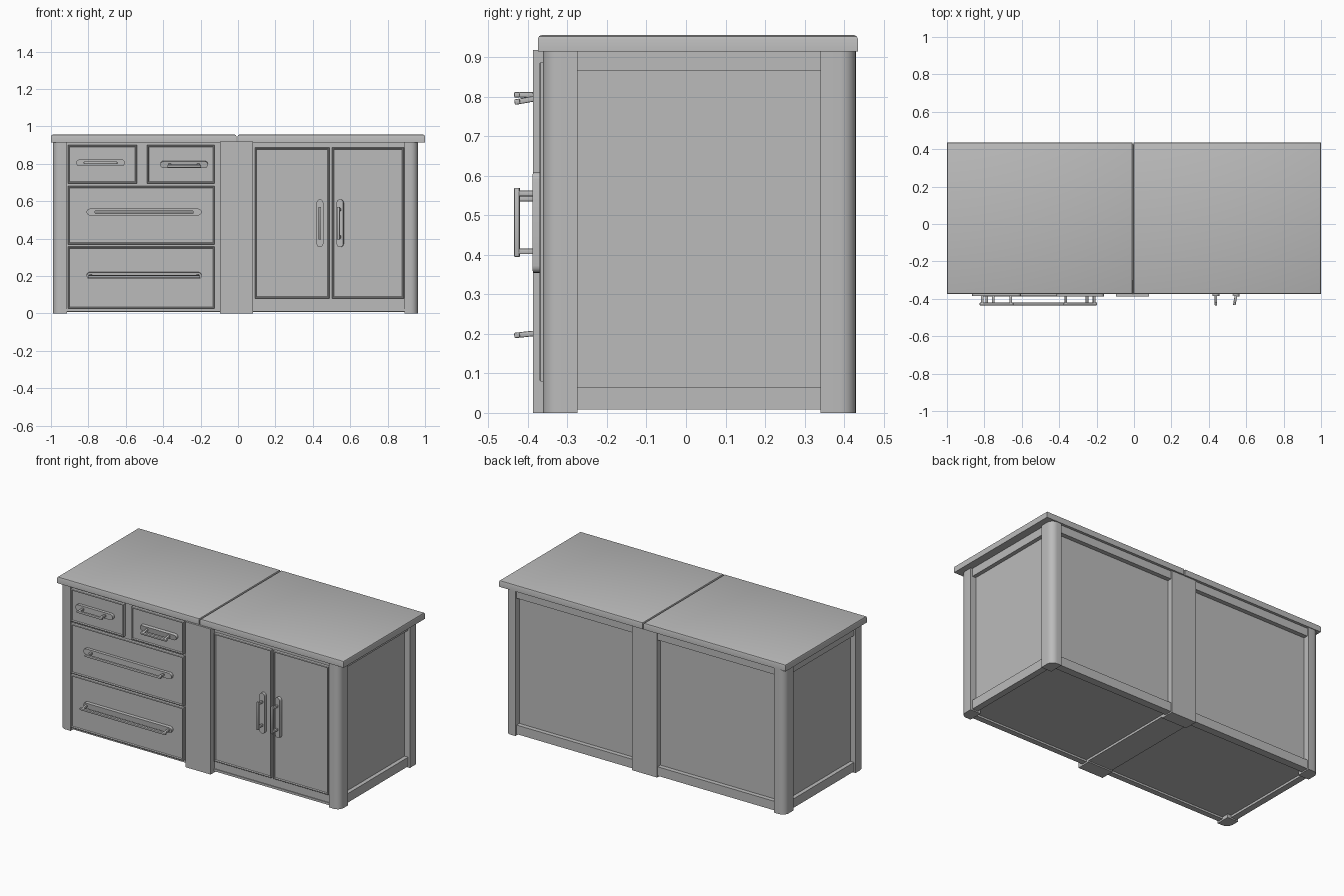
import bpy, bmesh, math
from mathutils import Matrix, Vector

if "Cube" in bpy.data.objects:
    bpy.data.objects.remove(bpy.data.objects["Cube"], do_unlink=True)

grey = bpy.data.materials.new("plain grey")
grey.use_nodes = True
GREY = (0.5, 0.5, 0.5, 1)
grey.diffuse_color = GREY
grey.node_tree.nodes["Principled BSDF"].inputs["Base Color"].default_value = GREY


def finish(name, bm, smooth=False):
    bmesh.ops.recalc_face_normals(bm, faces=bm.faces)
    mesh = bpy.data.meshes.new(name)
    bm.to_mesh(mesh)
    bm.free()
    mesh.materials.append(grey)
    obj = bpy.data.objects.new(name, mesh)
    bpy.context.collection.objects.link(obj)
    if smooth:
        bpy.ops.object.select_all(action="DESELECT")
        obj.select_set(True)
        bpy.context.view_layer.objects.active = obj
        bpy.ops.object.shade_smooth_by_angle(angle=math.radians(35))
    return obj


def add_box(bm, x, y, z):
    """Box from three (low, high) ranges."""
    size = [r[1] - r[0] for r in (x, y, z)]
    mid = Vector([(r[0] + r[1]) / 2 for r in (x, y, z)])
    m = Matrix.Translation(mid) @ Matrix.Diagonal((*size, 1))
    return bmesh.ops.create_cube(bm, size=1, matrix=m)["verts"]


def box(name, x, y, z):
    bm = bmesh.new()
    add_box(bm, x, y, z)
    return finish(name, bm)


def bevel_edges(bm, test, width, segments):
    edges = [e for e in bm.edges if test(e.verts[0].co, e.verts[1].co)]
    bmesh.ops.bevel(bm, geom=edges, offset=width, segments=segments,
                    affect="EDGES", profile=0.5)


# Worktop halves with softened edges
def worktop(name, x):
    bm = bmesh.new()
    add_box(bm, x, (-0.375, 0.435), (0.915, 0.956))
    bevel_edges(bm, lambda a, b: min(a.z, b.z) > 0.95, 0.01, 2)
    finish(name, bm, True)


worktop("worktop_right", (-1, -0.008))
worktop("worktop_left", (-0.002, 1))


# Corner posts, rounded on the outer vertical edge
def post(name, x, y):
    bm = bmesh.new()
    add_box(bm, x, y, (0, 0.916))
    ox, oy = max(x, key=abs), max(y, key=abs)
    bevel_edges(bm, lambda a, b: all(abs(v.x - ox) + abs(v.y - oy) < 1e-4
                                     for v in (a, b)), 0.04, 6)
    finish(name, bm, True)


RIGHT, LEFT = (-0.99, -0.915), (0.89, 0.962)
FRONT, BACK = (-0.362, -0.275), (0.34, 0.43)
for side, x in (("right", RIGHT), ("left", LEFT)):
    post("front_post_" + side, x, FRONT)
    post("back_post_" + side, x, BACK)

# Cabinet carcasses
box("drawer_cabinet", (-0.955, -0.02), (-0.35, 0.39), (0.022, 0.916))
box("door_cabinet", (-0.02, 0.925), (-0.35, 0.39), (0.022, 0.916))

# Rails around the recessed side and back panels
for label, z in (("bottom", (0.008, 0.065)), ("top", (0.865, 0.916))):
    box(label + "_rail_right", (-0.98, -0.94), (-0.3, 0.36), z)
    box(label + "_rail_left", (0.91, 0.95), (-0.3, 0.36), z)
    box(label + "_rail_back", (-0.93, 0.9), (0.37, 0.418), z)
box("front_sill", (-0.92, 0.9), (-0.355, -0.32), (0.01, 0.024))
box("centre_floor_rail", (-0.09, 0.08), (-0.35, 0.4), (0.008, 0.03))

# Boards covering the joint between the cabinets
box("centre_board_front", (-0.095, 0.08), (-0.387, -0.3), (0, 0.918))
box("centre_board_back", (-0.095, 0.08), (0.34, 0.425), (0, 0.916))


# Drawer and door fronts: raised rim with a shallow sunk field
def front_panel(name, x, z):
    bm = bmesh.new()
    add_box(bm, x, (-0.368, -0.34), z)
    face = min(bm.faces, key=lambda f: f.calc_center_median().y)
    bmesh.ops.inset_region(bm, faces=[face], thickness=0.004)
    bmesh.ops.translate(bm, verts=face.verts, vec=(0, -0.003, 0))
    bmesh.ops.inset_region(bm, faces=[face], thickness=0.005)
    bmesh.ops.inset_region(bm, faces=[face], thickness=0.005)
    bmesh.ops.translate(bm, verts=face.verts, vec=(0, 0.007, 0))
    finish(name, bm)


WIDE = (-0.91, -0.125)
front_panel("top_drawer_right", (-0.91, -0.54), (0.695, 0.9))
front_panel("top_drawer_left", (-0.487, -0.125), (0.695, 0.9))
front_panel("middle_drawer", WIDE, (0.368, 0.68))
front_panel("bottom_drawer", WIDE, (0.025, 0.358))
front_panel("door_right", (0.09, 0.488), (0.08, 0.887))
front_panel("door_left", (0.503, 0.887), (0.08, 0.887))


# Handles: capsule back plate, two legs and a grip
def handle(name, x, z, length, grip, tilt=0, upright=False):
    bm = bmesh.new()
    r = 0.018
    ring = []
    for end in (1, -1):
        for i in range(9):
            a = math.pi * (i / 8 - 0.5)
            ring.append(bm.verts.new((end * (length / 2 - r + r * math.cos(a)), 0,
                                      end * r * math.sin(a))))
    plate = bm.faces.new(ring)
    out = bmesh.ops.extrude_face_region(bm, geom=[plate])["geom"]
    bmesh.ops.translate(bm, vec=(0, -0.019, 0),
                        verts=[v for v in out if isinstance(v, bmesh.types.BMVert)])
    g, t = grip / 2, 0.007
    bar = add_box(bm, (-g, g), (-0.068, -0.054), (-t, t))
    for s in (-1, 1):
        c = s * (g - 0.014)
        bar += add_box(bm, (c - t, c + t), (-0.056, -0.01), (-t, t))
    bar_edges = {e for v in bar for e in v.link_edges}
    bmesh.ops.bevel(bm, geom=list(bar_edges), offset=0.003, segments=2,
                    affect="EDGES", profile=0.5)
    turn = Matrix.Rotation(math.radians(tilt), 4, "X")
    if upright:
        turn = Matrix.Rotation(math.pi / 2, 4, "Y") @ turn
    bmesh.ops.transform(bm, matrix=Matrix.Translation((x, -0.367, z)) @ turn,
                        verts=bm.verts)
    finish(name, bm, True)


handle("top_handle_right", -0.735, 0.805, 0.26, 0.18)
handle("top_handle_left", -0.288, 0.798, 0.255, 0.18, 10)
handle("middle_handle", -0.502, 0.542, 0.615, 0.53)
handle("bottom_handle", -0.502, 0.203, 0.615, 0.6, 6)
handle("door_handle_right", 0.438, 0.482, 0.255, 0.175, 0, True)
handle("door_handle_left", 0.548, 0.482, 0.255, 0.175, 10, True)
